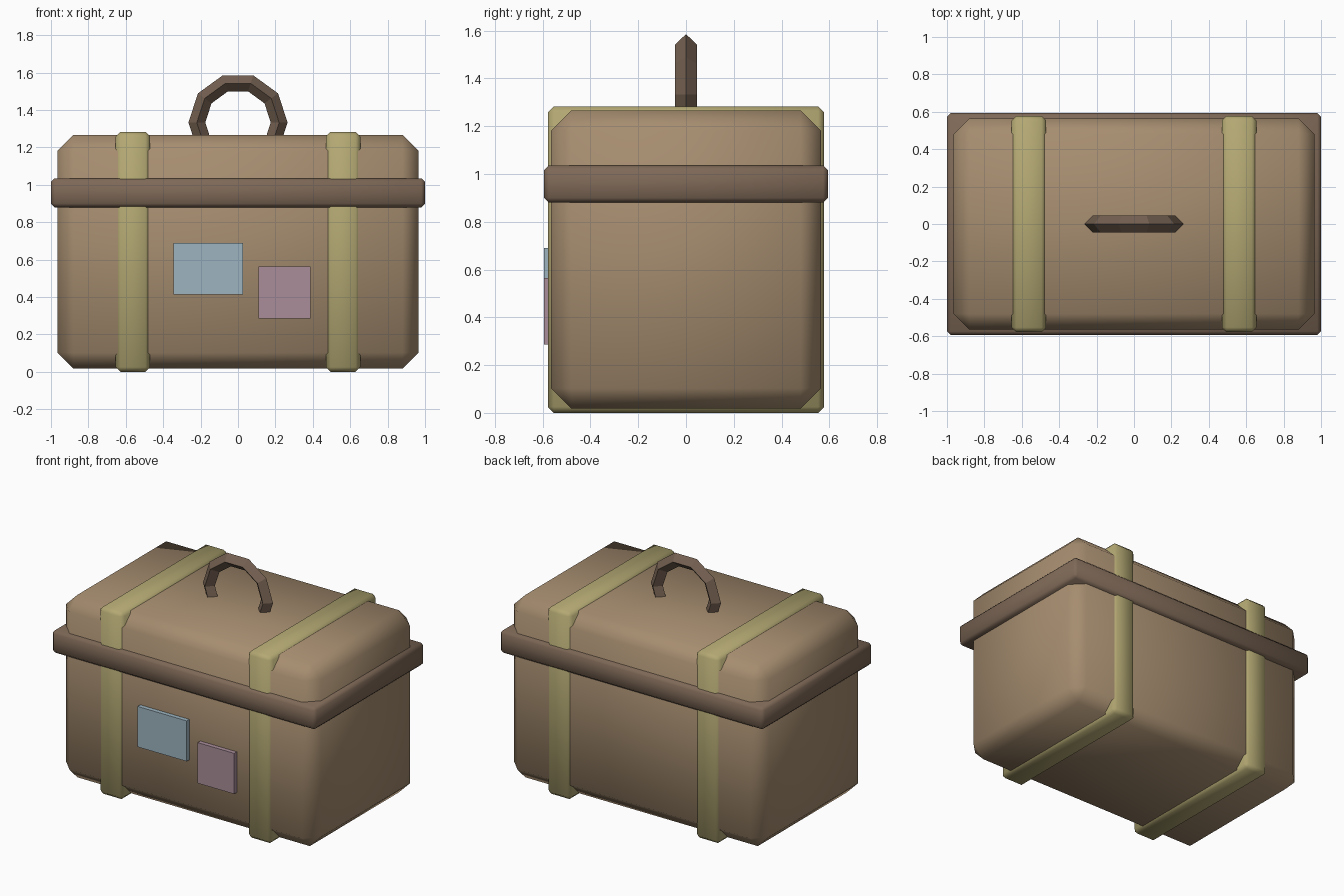
import bpy
from math import radians

if "Cube" in bpy.data.objects:
    bpy.data.objects.remove(bpy.data.objects["Cube"])


def material(name, rgb):
    m = bpy.data.materials.new(name)
    m.diffuse_color = (*rgb, 1)
    m.use_nodes = True
    m.node_tree.nodes["Principled BSDF"].inputs["Base Color"].default_value = m.diffuse_color
    return m


tan = material("tan_leather", (0.38, 0.265, 0.16))
brown = material("brown_leather", (0.21, 0.14, 0.095))
dark = material("handle_leather", (0.17, 0.115, 0.08))
olive = material("olive_strap", (0.45, 0.39, 0.17))
blue = material("blue_paper", (0.34, 0.46, 0.53))
pink = material("pink_paper", (0.40, 0.27, 0.32))


def box(name, lo, hi, mat, bevel=0):
    """Box between two corners, with an optional smooth-shaded chamfer."""
    bpy.ops.mesh.primitive_cube_add(
        size=1, location=[(a + b) / 2 for a, b in zip(lo, hi)])
    ob = bpy.context.object
    ob.name = name
    ob.scale = [b - a for a, b in zip(lo, hi)]
    bpy.ops.object.transform_apply(location=False, rotation=False, scale=True)
    ob.data.materials.append(mat)
    if bevel:
        mod = ob.modifiers.new("chamfer", "BEVEL")
        mod.width = bevel
        mod.segments = 1
        bpy.ops.object.shade_smooth()
    return ob


# Case body and the raised band around the lid seam
box("case_body", (-0.965, -0.565, 0.018), (0.965, 0.565, 1.266), tan, 0.085)
box("lid_band", (-1, -0.594, 0.88), (1, 0.594, 1.035), brown, 0.02)

# Two straps wrapping the case
for side, x in (("left", -0.562), ("right", 0.562)):
    box(side + "_strap", (x - 0.092, -0.578, 0), (x + 0.092, 0.578, 1.283),
        olive, 0.025)

# Travel stickers on the front
box("blue_sticker", (-0.344, -0.594, 0.413), (0.027, -0.555, 0.69), blue)
box("pink_sticker", (0.11, -0.594, 0.286), (0.387, -0.555, 0.564), pink)

# Faceted ring handle, lower part sunk into the lid
bpy.ops.mesh.primitive_torus_add(
    major_radius=0.22, minor_radius=0.045, major_segments=10, minor_segments=4,
    location=(0, 0, 1.333), rotation=(radians(90), 0, 0))
handle = bpy.context.object
handle.name = "handle"
handle.data.materials.append(dark)
bpy.ops.object.shade_flat()
